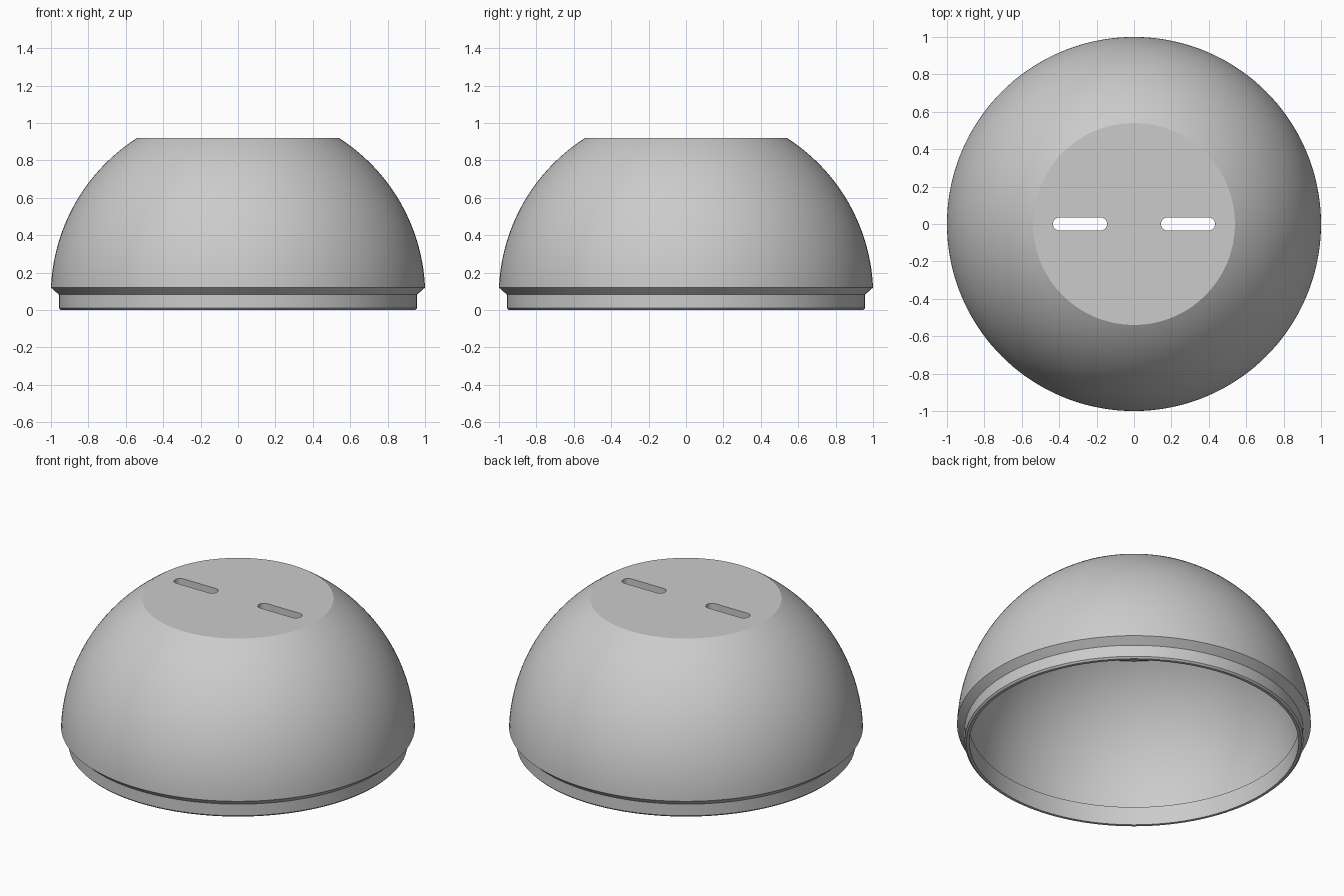
import bpy
import bmesh
from math import sin, cos, pi, asin, sqrt, radians
from mathutils import Vector

cube = bpy.data.objects.get("Cube")
if cube:
    bpy.data.objects.remove(cube, do_unlink=True)

SEGMENTS = 144
RIM_Z, LIP_TOP_Z = 0.12, 0.115      # outer rim and inner top of the lip
TOP_Z, CEILING_Z = 0.92, 0.853
SLOT_X, SLOT_HALF, SLOT_R = 0.289, 0.145, 0.035

grey = bpy.data.materials.new("satin grey")
grey.use_nodes = True
colour = (0.6, 0.6, 0.6, 1)
grey.diffuse_color = colour
grey.node_tree.nodes["Principled BSDF"].inputs["Base Color"].default_value = colour


def add_object(name, bm):
    bmesh.ops.recalc_face_normals(bm, faces=bm.faces)
    mesh = bpy.data.meshes.new(name)
    bm.to_mesh(mesh)
    bm.free()
    mesh.materials.append(grey)
    obj = bpy.data.objects.new(name, mesh)
    bpy.context.collection.objects.link(obj)
    return obj


def dome_arc(centre_z, rim_radius, z_start, z_end, steps=28):
    """Points of a spherical arc from the rim up to a flat cap."""
    radius = sqrt(rim_radius ** 2 + (z_start - centre_z) ** 2)
    a0 = asin((z_start - centre_z) / radius)
    a1 = asin((z_end - centre_z) / radius)
    angles = [a0 + (a1 - a0) * i / steps for i in range(steps + 1)]
    return [(radius * cos(a), centre_z + radius * sin(a)) for a in angles]


# Hollow dome with a recessed lip, turned from one closed profile
outer = [(0, TOP_Z)] + dome_arc(0.077, 1.0, RIM_Z, TOP_Z)[::-1]
lip = [(0.957, 0.082), (0.957, 0.01), (0.947, 0), (0.93, 0), (0.93, LIP_TOP_Z)]
inner = dome_arc(0.1, 0.938, LIP_TOP_Z, CEILING_Z) + [(0, CEILING_Z)]
bm = bmesh.new()
verts = [bm.verts.new((r, 0, z)) for r, z in outer + lip + inner]
edges = [bm.edges.new(pair) for pair in zip(verts, verts[1:])]
bmesh.ops.spin(bm, geom=verts + edges, cent=(0, 0, 0), axis=(0, 0, 1),
               angle=2 * pi, steps=SEGMENTS, use_duplicate=False)
bmesh.ops.remove_doubles(bm, verts=bm.verts, dist=0.0002)
dome = add_object("dome_shell", bm)

# Two rounded slots cut through the flat top
bm = bmesh.new()
for side in (-1, 1):
    outline = []
    for end in (1, -1):
        for i in range(13):
            a = pi * i / 12 - pi / 2
            offset = Vector((SLOT_HALF - SLOT_R + SLOT_R * cos(a), SLOT_R * sin(a), 0)) * end
            outline.append(bm.verts.new(offset + Vector((side * SLOT_X, 0, 0.75))))
    face = bm.faces.new(outline)
    grown = bmesh.ops.extrude_face_region(bm, geom=[face], use_keep_orig=True)
    top = [v for v in grown["geom"] if isinstance(v, bmesh.types.BMVert)]
    bmesh.ops.translate(bm, verts=top, vec=(0, 0, 0.3))
cutter = add_object("slot_cutter", bm)
cutter.hide_render = True

cut = dome.modifiers.new("slots", 'BOOLEAN')
cut.operation = 'DIFFERENCE'
cut.solver = 'EXACT'
cut.object = cutter
bpy.ops.object.select_all(action='DESELECT')
dome.select_set(True)
bpy.context.view_layer.objects.active = dome
bpy.ops.object.modifier_apply(modifier=cut.name)
bpy.data.objects.remove(cutter, do_unlink=True)
bpy.ops.object.shade_smooth_by_angle(angle=radians(20))
